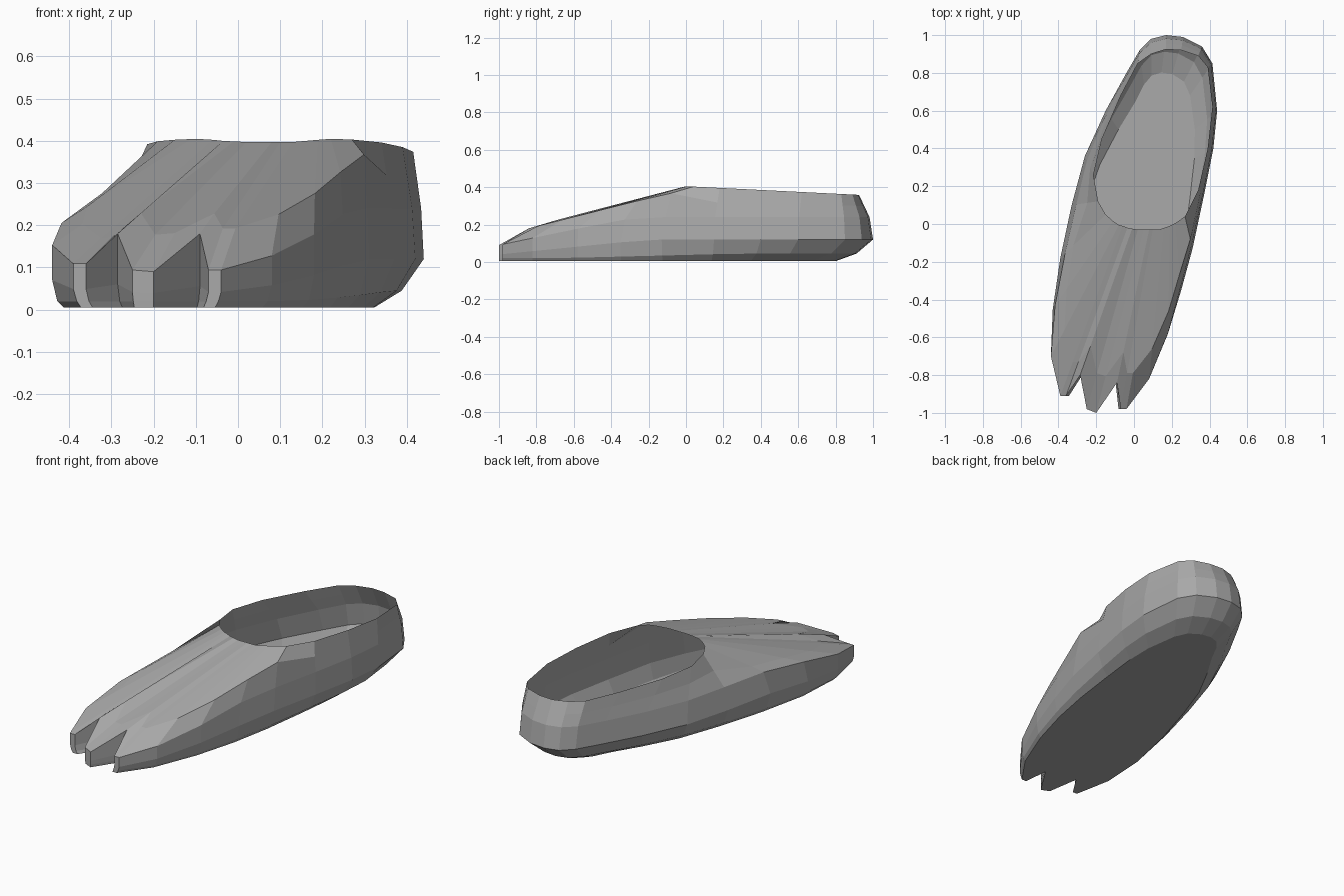
import bpy
import bmesh
from mathutils import Vector

default = bpy.data.objects.get("Cube")
if default:
    bpy.data.objects.remove(default)


def clamp(value):
    return max(0.0, min(1.0, value))


# Widest outline (clockwise from the right front corner) paired with the opening rim
RIGHT_SIDE = [
    ((-.44, -.7), (-.08, -.005)), ((-.43, -.45), (-.11, .015)),
    ((-.39, -.18), (-.15, .05)), ((-.33, .1), (-.19, .12)),
    ((-.26, .36), (-.215, .26)), ((-.15, .6), (-.17, .45)),
    ((-.04, .8), (-.07, .68))]
HEEL = [
    ((.03, .92), (.02, .85)), ((.09, .98), (.09, .9)),
    ((.17, 1), (.17, .925)), ((.26, .99), (.25, .92)),
    ((.36, .94), (.34, .89)), ((.415, .85), (.39, .83))]
LEFT_SIDE = [
    ((.44, .6), (.415, .62)), ((.42, .4), (.39, .4)),
    ((.37, .15), (.34, .18)), ((.31, -.13), (.27, .04)),
    ((.25, -.35), (.22, .005)), ((.18, -.58), (.19, -.01)),
    ((.08, -.82), (.16, -.02))]
TOES = [
    ((-.04, -.98), (.13, -.03)), ((-.07, -.98), (.1, -.03)),
    ((-.09, -.84), (.08, -.03)), ((-.2, -1), (.05, -.03)),
    ((-.25, -.98), (.02, -.03)), ((-.285, -.8), (-.01, -.025)),
    ((-.36, -.91), (-.035, -.02)), ((-.39, -.91), (-.06, -.01))]
NOTCHES = (TOES[2], TOES[5])


def top_height(y):
    """Height of the instep in front, and of the rim behind."""
    return .405 + (.26 * y if y < 0 else -.05 * y)


def inset(x, y, amount, z):
    """Pull an outline point toward the long axis, more so at the heel."""
    rear = clamp((y + .4) / 1.2)
    axis = .01 + .215 * y
    across = 1 - amount * (.25 + .75 * rear)
    along = 1 - amount * .55 * rear
    return Vector((axis * along + (x - axis) * across, y * along, z))


def column(pair):
    """Points of one upright strip, from the sole to the rim."""
    (x, y), (rx, ry) = pair
    rim = Vector((rx, ry, top_height(ry)))
    wide = Vector((x, y, min(.12, .14 + .1 * y)))
    sole_z = .02 + .025 * clamp(y + .7)
    crease = wide.lerp(rim, .25 * clamp(y + .6))
    crease.z = min(.24, .30 + .21 * y)
    if pair in NOTCHES:
        crease.z = .18
    upper = crease.lerp(rim, .2 if y < 0 else .5)
    if y < 0:
        round_off = .85 * clamp((x + .4) * 4)
        upper.z += (top_height(upper.y) - upper.z) * round_off
    return [inset(x, y, .36, .005), inset(x, y, .16, sole_z),
            wide, crease, upper, rim]


# Foot shell: strips joined side by side, closed below and open above
bm = bmesh.new()
strips = [[bm.verts.new(p) for p in column(pair)]
          for pair in RIGHT_SIDE + HEEL + LEFT_SIDE + TOES]
for a, b in zip(strips, strips[1:] + strips[:1]):
    for k in range(len(a) - 1):
        bm.faces.new((a[k], a[k + 1], b[k + 1], b[k]))

# Sole
sole = bm.faces.new([s[0] for s in strips])
bmesh.ops.triangulate(bm, faces=[sole])

mesh = bpy.data.meshes.new("foot_shell")
bm.to_mesh(mesh)
bm.free()
shell = bpy.data.objects.new("foot_shell", mesh)
bpy.context.collection.objects.link(shell)

# Plain grey
grey = bpy.data.materials.new("grey")
grey.use_nodes = True
colour = (.4, .4, .4, 1)
grey.diffuse_color = colour
grey.node_tree.nodes["Principled BSDF"].inputs["Base Color"].default_value = colour
mesh.materials.append(grey)
